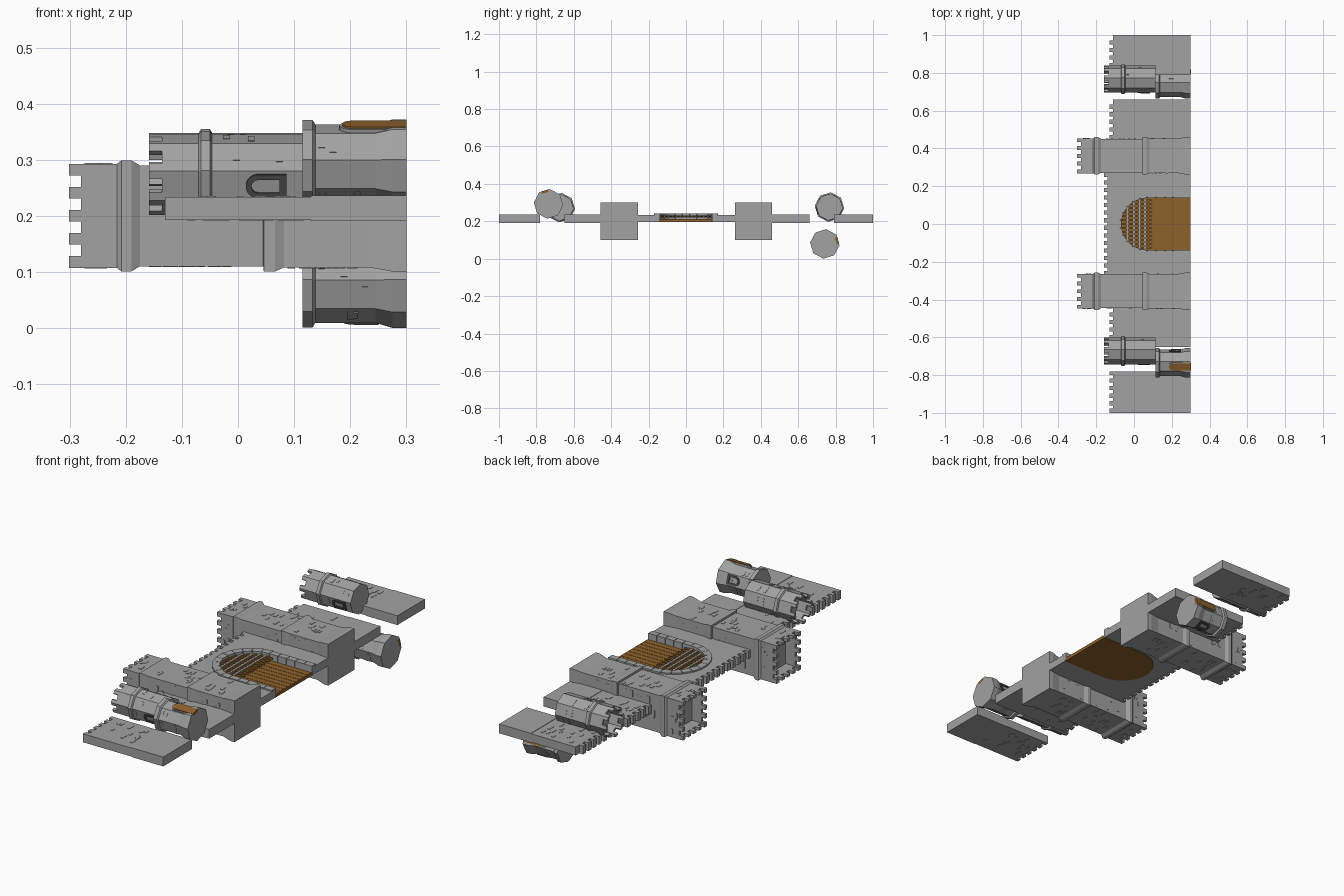
import bpy, bmesh, math, random
from mathutils import Matrix, Vector

if "Cube" in bpy.data.objects:
    bpy.data.objects.remove(bpy.data.objects["Cube"])

random.seed(4)


def material(name, rgb):
    m = bpy.data.materials.new(name)
    m.diffuse_color = (*rgb, 1)
    m.use_nodes = True
    m.node_tree.nodes["Principled BSDF"].inputs["Base Color"].default_value = m.diffuse_color
    return m


STONE = material("grey stone", (0.36, 0.36, 0.36))
WOOD = material("brown wood", (0.27, 0.12, 0.025))
DARK = material("dark stone", (0.07, 0.07, 0.07))
FACE = math.radians(17)          # turn of the eight-sided towers


def finish(bm, name, mat):
    bmesh.ops.recalc_face_normals(bm, faces=bm.faces[:])
    me = bpy.data.meshes.new(name)
    bm.to_mesh(me)
    bm.free()
    me.materials.append(mat)
    ob = bpy.data.objects.new(name, me)
    bpy.context.collection.objects.link(ob)
    return ob


def prism(bm, pts, h0, h1, mtx=Matrix()):
    """Flat outline pushed from height h0 to h1 along the local z of mtx."""
    lo = [bm.verts.new(mtx @ Vector((p[0], p[1], h0))) for p in pts]
    hi = [bm.verts.new(mtx @ Vector((p[0], p[1], h1))) for p in pts]
    bm.faces.new(lo)
    bm.faces.new(hi)
    for i in range(len(pts)):
        j = (i + 1) % len(pts)
        bm.faces.new((lo[i], lo[j], hi[j], hi[i]))


def box(bm, x0, x1, y0, y1, z0, z1):
    prism(bm, [(x0, y0), (x1, y0), (x1, y1), (x0, y1)], z0, z1)


def ring(n, r, rot):
    return [(r * math.cos(rot + k * math.tau / n), r * math.sin(rot + k * math.tau / n)) for k in range(n)]


def loft(bm, profile, n, rot, cy, cz):
    """Sweep (x, radius) pairs around an axis along x, capped at both ends."""
    rows = [[bm.verts.new((x, cy + a, cz + b)) for a, b in ring(n, r, rot)] for x, r in profile]
    for a, b in zip(rows, rows[1:]):
        for i in range(n):
            j = (i + 1) % n
            bm.faces.new((a[i], a[j], b[j], b[i]))
    bm.faces.new(rows[0])
    bm.faces.new(rows[-1])


def arch(base, cx, r, n=14):
    """U outline whose round end points to -x."""
    arc = [(cx - r * math.sin(t * math.pi / n), -r * math.cos(t * math.pi / n)) for t in range(n + 1)]
    return [(base, -r)] + arc + [(base, r)]


def face_frame(cy, cz, ang):
    """Matrix: local x along the tower, y across the face, z outward."""
    c, s = math.cos(ang), math.sin(ang)
    return Matrix(((1, 0, 0, 0), (0, -s, c, cy), (0, c, s, cz), (0, 0, 0, 1)))


def bricks(bm, count, x0, x1, w, apothem, mtx):
    """Scatter thin raised bricks over a flat face."""
    for _ in range(count):
        u = random.uniform(x0, x1 - 0.014)
        v = random.uniform(-w, w - 0.035)
        l = random.uniform(0.018, 0.035)
        prism(bm, [(u, v), (u + 0.012, v), (u + 0.012, v + l), (u, v + l)],
              apothem - 0.002, apothem + 0.0015, mtx)


def window(name, cy, cz, ang, top, bottom, apothem, r=0.022):
    """Dark arched frame with a sill."""
    bm = bmesh.new()
    m = face_frame(cy, cz, ang)
    outer, inner = arch(bottom, top + r, r), arch(bottom - 0.012, top + r, r - 0.01)
    prism(bm, outer[:] + [(bottom - 0.012, r - 0.01)] + inner[::-1][1:-1] + [(bottom - 0.012, -r + 0.01)],
          apothem - 0.004, apothem + 0.005, m)
    prism(bm, [(bottom - 0.012, -r + 0.01), (bottom, -r), (bottom, r), (bottom - 0.012, r - 0.01)],
          apothem - 0.004, apothem + 0.005, m)
    finish(bm, name, DARK)


# Curtain walls with battlements
for i, (y0, y1) in enumerate([(-1, -0.78), (-0.65, -0.44), (0.45, 0.66), (0.79, 1)]):
    bm = bmesh.new()
    box(bm, -0.11, 0.3, y0, y1, 0.193, 0.234)
    box(bm, 0.13, 0.3, y0, y1, 0.191, 0.236)
    for k in range(6):
        a = y0 + k * 0.04
        if a < y1 - 0.012:
            box(bm, -0.13, -0.11, a, min(a + 0.022, y1), 0.193, 0.234)
    cy = (y0 + y1) / 2
    bricks(bm, 14, -0.1, 0.12, 0.095, 0.0205, face_frame(cy, 0.2135, math.pi / 2))
    bricks(bm, 14, -0.1, 0.12, 0.095, 0.0205, face_frame(cy, 0.2135, -math.pi / 2))
    finish(bm, "curtain_wall_%d" % (i + 1), STONE)

# Gate wall with an arched opening
bm = bmesh.new()
prism(bm, [(0.3, -0.28), (-0.14, -0.28), (-0.14, 0.28), (0.3, 0.28)] + arch(0.3, 0.07, 0.145, 20)[::-1],
      0.197, 0.234)
for k in range(14):
    a = -0.271 + k * 0.04
    box(bm, -0.16, -0.14, a, a + 0.022, 0.197, 0.234)
finish(bm, "gate_wall", STONE)

# Stone blocks around the gate
bm = bmesh.new()
for k in range(11):
    t0, t1 = math.pi * k / 11 + 0.006, math.pi * (k + 1) / 11 - 0.006
    pts = [(0.07 - r * math.sin(t), -r * math.cos(t))
           for r, t in ((0.138, t0), (0.172, t0), (0.172, t1), (0.138, t1))]
    prism(bm, pts, 0.2, 0.241)
for s in (-1, 1):
    for k in range(5):
        x = 0.07 + k * 0.046
        box(bm, x + 0.001, x + 0.045, s * 0.138, s * 0.168, 0.2, 0.241)
finish(bm, "gate_surround", STONE)

# Plank door behind the gate
bm = bmesh.new()
prism(bm, arch(0.3, 0.07, 0.144, 20), 0.196, 0.208)
for k in range(9):
    y = -0.135 + k * 0.03
    x = 0.07 - math.sqrt(max(0.138 ** 2 - max(abs(y), abs(y + 0.028)) ** 2, 0))
    box(bm, x, 0.3, y, y + 0.028, 0.207, 0.212)
finish(bm, "gate_door", WOOD)

# Raised portcullis: spiked wooden bars and metal cross bars
bm = bmesh.new()
for k in range(13):
    y = -0.126 + k * 0.021
    x = 0.07 - math.sqrt(0.141 ** 2 - y * y)
    prism(bm, [(x, y - 0.005), (0.07, y - 0.005), (0.075, y - 0.008), (0.1, y),
               (0.075, y + 0.008), (0.07, y + 0.005), (x, y + 0.005)], 0.222, 0.23)
finish(bm, "portcullis_bars", WOOD)
bm = bmesh.new()
for x in (-0.035, 0.0, 0.03, 0.058):
    w = math.sqrt(0.141 ** 2 - (0.07 - x) ** 2)
    box(bm, x - 0.005, x + 0.005, -w, w, 0.22, 0.232)
finish(bm, "portcullis_cross_bars", STONE)

# Square gate towers, hollow at the top
R2 = math.sqrt(2)
square = [(0.3, .1), (0.28, .1), (0.235, .092), (0.082, .092), (0.066, .099), (0.046, .099), (0.045, .09),
          (-0.175, .09), (-0.19, .099), (-0.208, .099), (-0.216, .0925), (-0.28, .0925), (-0.28, .078), (-0.23, .078)]
for side, cy in (("left", -0.356), ("right", 0.361)):
    bm = bmesh.new()
    loft(bm, [(x, h * R2) for x, h in square], 4, math.pi / 4, cy, 0.2)
    for q in range(4):
        m = face_frame(cy, 0.2, q * math.pi / 2)
        for k in range(5):
            v = -0.0925 + k * 0.0411
            prism(bm, [(-0.301, v), (-0.28, v), (-0.28, v + 0.0206), (-0.301, v + 0.0206)], 0.078, 0.0925, m)
        bricks(bm, 9, 0.085, 0.22, 0.085, 0.092, m)
        bricks(bm, 10, -0.16, 0.04, 0.085, 0.09, m)
        bricks(bm, 4, -0.275, -0.22, 0.085, 0.0925, m)
    finish(bm, "gate_tower_" + side, STONE)

# Eight-sided upper towers with corner merlons
ROT = FACE + math.pi / 8
upper = [(0.115, .072), (-0.046, .072), (-0.05, .079), (-0.066, .079), (-0.07, .072),
         (-0.135, .072), (-0.135, .06), (-0.09, .06)]
AP = math.cos(math.pi / 8)
for side, cy, cz in (("left", -0.672, 0.273), ("right", 0.767, 0.276)):
    bm = bmesh.new()
    loft(bm, upper, 8, ROT, cy, cz)
    along_x = Matrix(((0, 0, 1, 0), (1, 0, 0, cy), (0, 1, 0, cz), (0, 0, 0, 1)))
    out, inn = [[Vector(p) for p in ring(8, r, ROT)] for r in (0.072, 0.06)]
    for k in range(8):
        a, b = (k - 1) % 8, (k + 1) % 8
        prism(bm, [out[k].lerp(out[a], .27), out[k], out[k].lerp(out[b], .27),
                   inn[k].lerp(inn[b], .27), inn[k], inn[k].lerp(inn[a], .27)], -0.159, -0.135, along_x)
        bricks(bm, 2, -0.04, 0.1, 0.022, 0.072 * AP, face_frame(cy, cz, FACE + k * math.pi / 4))
    finish(bm, "upper_tower_" + side, STONE)
    window("upper_window_" + side, cy, cz, FACE + math.pi, 0.014, 0.086, 0.072 * AP)

# Eight-sided lower towers, each with a window and a wooden door
lower = [(0.3, .079), (0.275, .079), (0.245, .07), (0.138, .07), (0.133, .078), (0.115, .078)]
for side, cy, cz, door in (("left", -0.735, 0.293, FACE + math.pi / 2), ("right", 0.742, 0.079, FACE)):
    bm = bmesh.new()
    loft(bm, lower, 8, ROT, cy, cz)
    for k in range(8):
        bricks(bm, 2, 0.14, 0.24, 0.022, 0.07 * AP, face_frame(cy, cz, FACE + k * math.pi / 4))
    finish(bm, "lower_tower_" + side, STONE)
    window("lower_window_" + side, cy, cz, door - math.pi / 2, 0.185, 0.25, 0.07 * AP)
    m = face_frame(cy, cz, door)
    bm = bmesh.new()
    prism(bm, arch(0.3, 0.205, 0.024), 0.06, 0.071, m)
    finish(bm, "tower_door_surround_" + side, STONE)
    bm = bmesh.new()
    prism(bm, arch(0.3005, 0.205, 0.019), 0.062, 0.0745, m)
    finish(bm, "tower_door_" + side, WOOD)
